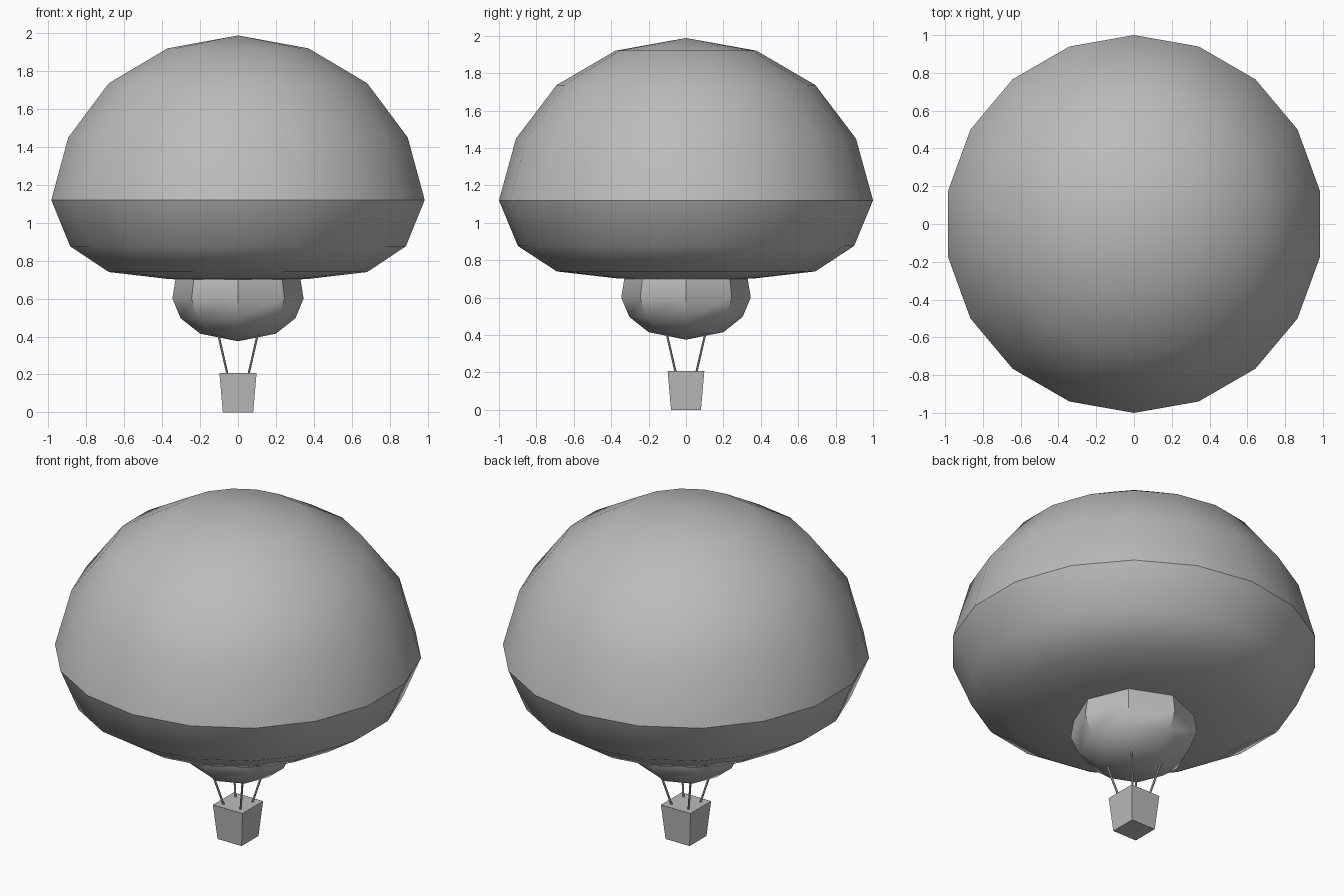
import bpy, bmesh, math
from mathutils import Vector

if "Cube" in bpy.data.objects:
    bpy.data.objects.remove(bpy.data.objects["Cube"])

grey = bpy.data.materials.new("plain grey")
grey.diffuse_color = (0.5, 0.5, 0.5, 1)
grey.use_nodes = True
grey.node_tree.nodes["Principled BSDF"].inputs["Base Color"].default_value = grey.diffuse_color


def finish(name, bm, smooth_angle=None):
    bmesh.ops.recalc_face_normals(bm, faces=bm.faces[:])
    me = bpy.data.meshes.new(name)
    bm.to_mesh(me)
    bm.free()
    me.materials.append(grey)
    ob = bpy.data.objects.new(name, me)
    bpy.context.collection.objects.link(ob)
    if smooth_angle:
        bpy.ops.object.select_all(action='DESELECT')
        ob.select_set(True)
        bpy.context.view_layer.objects.active = ob
        bpy.ops.object.shade_smooth_by_angle(angle=math.radians(smooth_angle))
    return ob


def lathe(name, profile, sides, smooth_angle):
    """Spin a (radius, z) profile from pole to pole; one vertex lies on the y axis."""
    bm = bmesh.new()
    rings = []
    for r, z in profile:
        n = sides if r > 0 else 1
        rings.append([bm.verts.new((r * math.sin(i * math.tau / sides),
                                    r * math.cos(i * math.tau / sides), z))
                      for i in range(n)])
    for a, b in zip(rings, rings[1:]):
        for i in range(sides):
            j = (i + 1) % sides
            corners = [a[i % len(a)], a[j % len(a)], b[j % len(b)], b[i % len(b)]]
            bm.faces.new(list(dict.fromkeys(corners)))
    return finish(name, bm, smooth_angle)


# Large envelope: tall dome above, flattened bowl below
lathe("envelope", [(0, 1.988), (0.377, 1.92), (0.692, 1.736), (0.909, 1.45), (1.0, 1.12),
                   (0.899, 0.876), (0.691, 0.74), (0.37, 0.703), (0, 0.69)], 18, 36)

# Small eight-sided skirt bulb emerging from the envelope
lathe("skirt", [(0, 0.83), (0.2, 0.79), (0.33, 0.70), (0.346, 0.60), (0.303, 0.497),
                (0.2, 0.415), (0, 0.375)], 8, 36)

# Tapered basket
bm = bmesh.new()
bmesh.ops.create_cube(bm, size=1)
for v in bm.verts:
    half = 0.098 if v.co.z > 0 else 0.08
    v.co = Vector((math.copysign(half, v.co.x), math.copysign(half, v.co.y),
                   0.207 if v.co.z > 0 else 0))
finish("basket", bm)

# Four ropes spreading up into the skirt
for sx in (-1, 1):
    for sy in (-1, 1):
        low = Vector((sx * 0.053, sy * 0.053, 0.19))
        high = Vector((sx * 0.106, sy * 0.106, 0.42))
        bm = bmesh.new()
        bmesh.ops.create_cone(bm, cap_ends=True, segments=6, radius1=0.006,
                              radius2=0.006, depth=(high - low).length)
        turn = (high - low).to_track_quat('Z', 'Y')
        for v in bm.verts:
            v.co = turn @ v.co + (low + high) / 2
        finish("rope", bm)
